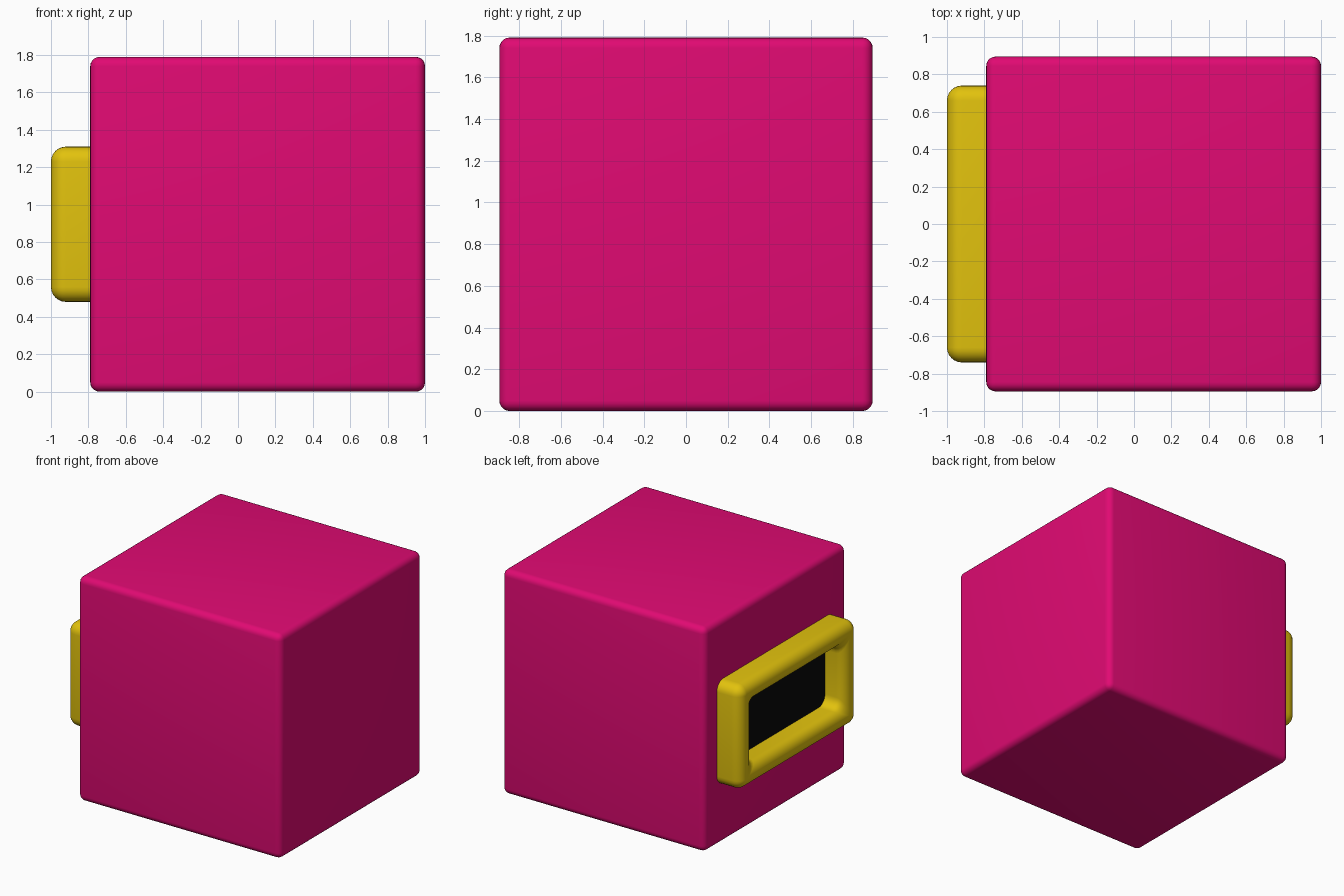
import bpy, bmesh, math

if "Cube" in bpy.data.objects:
    bpy.data.objects.remove(bpy.data.objects["Cube"])


def finish(name, bm, color):
    bmesh.ops.remove_doubles(bm, verts=bm.verts, dist=1e-4)
    bmesh.ops.recalc_face_normals(bm, faces=bm.faces)
    mesh = bpy.data.meshes.new(name)
    bm.to_mesh(mesh)
    bm.free()
    obj = bpy.data.objects.new(name, mesh)
    bpy.context.collection.objects.link(obj)
    mat = bpy.data.materials.new(name + "_color")
    mat.diffuse_color = (*color, 1)
    mat.use_nodes = True
    mat.node_tree.nodes["Principled BSDF"].inputs["Base Color"].default_value = mat.diffuse_color
    mesh.materials.append(mat)
    bpy.ops.object.select_all(action='DESELECT')
    obj.select_set(True)
    bpy.context.view_layer.objects.active = obj
    bpy.ops.object.shade_smooth_by_angle(angle=math.radians(35))
    return obj


def box(lo, hi):
    bm = bmesh.new()
    bmesh.ops.create_cube(bm, size=1)
    for v in bm.verts:
        v.co = [l + (c + 0.5) * (h - l) for l, h, c in zip(lo, hi, v.co)]
    return bm


# Rounded cube body
bm = box((-0.79, -0.895, 0), (1.0, 0.895, 1.79))
bmesh.ops.bevel(bm, geom=bm.edges[:], offset=0.05, segments=5, profile=0.5, affect='EDGES')
finish("body", bm, (0.75, 0.003, 0.17))

# Rounded rectangular frame on the left side
HY, HZ, CZ, W = 0.74, 0.415, 0.895, 0.16
R, CORNER = W / 2, 6


def ring(bm, inset, x):
    """Rounded rectangle in the yz plane, inset from the outer outline."""
    r = abs(R - inset)
    verts = []
    for i, (sy, sz) in enumerate([(1, 1), (-1, 1), (-1, -1), (1, -1)]):
        for k in range(CORNER + 1):
            a = math.pi / 2 * (i + k / CORNER)
            verts.append(bm.verts.new((x,
                                       sy * (HY - inset - r) + r * math.cos(a),
                                       CZ + sz * (HZ - inset - r) + r * math.sin(a))))
    return verts


bm = bmesh.new()
section = [(0, -0.78)]
section += [(R - R * math.cos(t), -1 + R - R * math.sin(t))
            for t in (math.pi * k / 12 for k in range(13))]
section += [(W, -0.78)]
rings = [ring(bm, o, x) for o, x in section]
for a, b in zip(rings, rings[1:] + rings[:1]):
    n = len(a)
    for i in range(n):
        j = (i + 1) % n
        bm.faces.new((a[i], a[j], b[j], b[i]))
finish("frame", bm, (0.76, 0.54, 0.004))

# Dark panel inside the frame
bm = box((-0.82, -HY + 0.1, CZ - HZ + 0.1), (-0.78, HY - 0.1, CZ + HZ - 0.1))
finish("panel", bm, (0.003, 0.003, 0.003))
